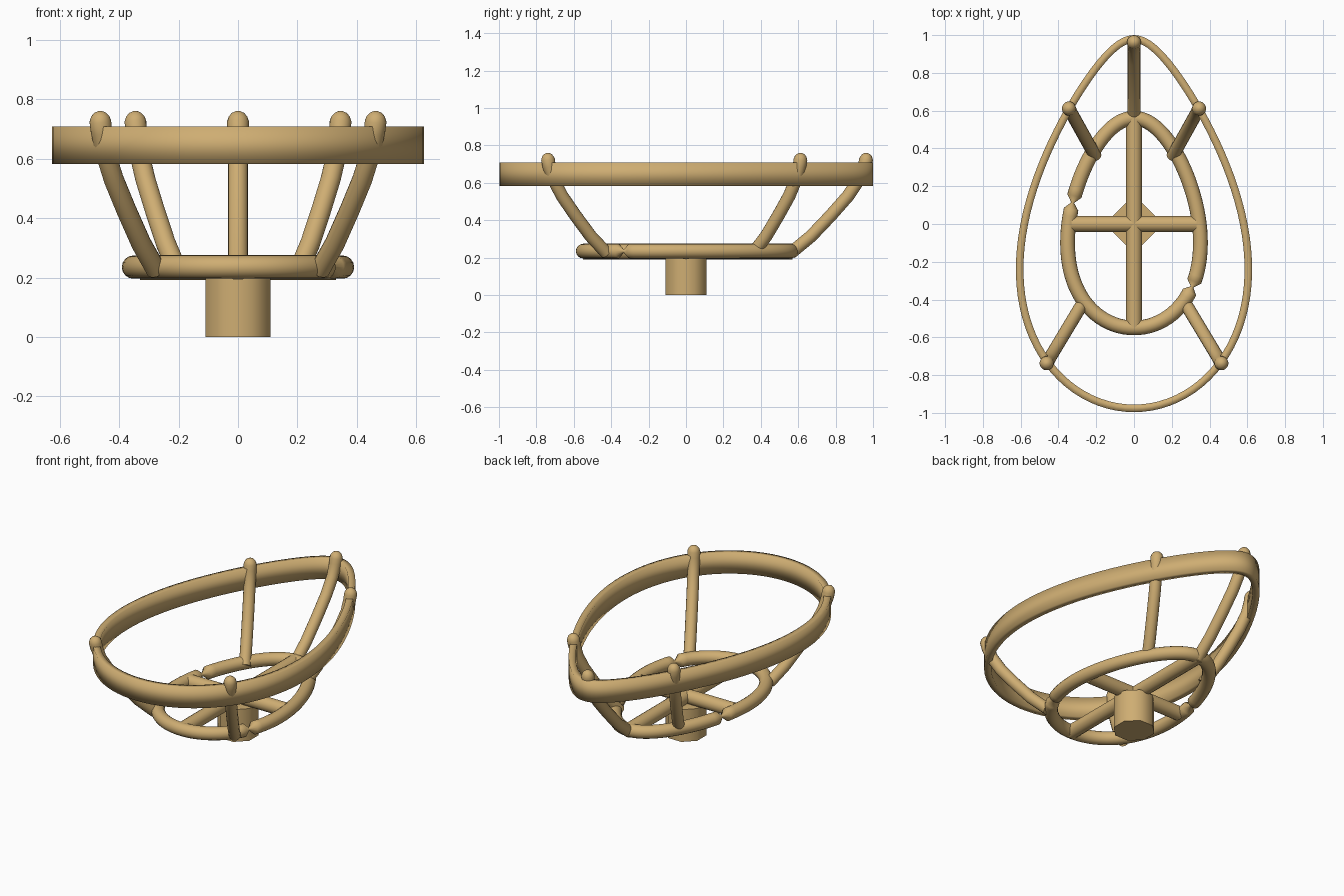
import bpy, bmesh, math
from mathutils import Vector

if "Cube" in bpy.data.objects:
    bpy.data.objects.remove(bpy.data.objects["Cube"])

TAN = bpy.data.materials.new("tan")
TAN.diffuse_color = (0.62, 0.42, 0.17, 1)
TAN.use_nodes = True
TAN.node_tree.nodes["Principled BSDF"].inputs["Base Color"].default_value = TAN.diffuse_color


def make_object(name, bm, angle=None):
    bmesh.ops.recalc_face_normals(bm, faces=bm.faces[:])
    me = bpy.data.meshes.new(name)
    bm.to_mesh(me)
    bm.free()
    me.materials.append(TAN)
    me.shade_smooth()
    ob = bpy.data.objects.new(name, me)
    bpy.context.collection.objects.link(ob)
    if angle:
        me.set_sharp_from_angle(angle=math.radians(angle))
    return ob


def skin(bm, rings, closed):
    loops = [[bm.verts.new(p) for p in r] for r in rings]
    n, m = len(loops), len(loops[0])
    for i in range(n if closed else n - 1):
        a, b = loops[i], loops[(i + 1) % n]
        for j in range(m):
            k = (j + 1) % m
            bm.faces.new((a[j], a[k], b[k], b[j]))
    if not closed:
        bm.faces.new(loops[0])
        bm.faces.new(loops[-1])


def egg_ring(name, half, cy, a, k, q, z, section, n=96, pinch=()):
    """Sweep a section (outward, up) around an egg-shaped outline."""
    pts = []
    for i in range(n):
        t = math.tau * i / n
        c = math.cos(t)
        pts.append(Vector((math.sin(t) * (a - k * c - q * c * c), cy + half * c, z)))
    rings = []
    for i, p in enumerate(pts):
        d = (pts[(i + 1) % n] - pts[i - 1]).normalized()
        out = Vector((-d.y, d.x, 0))
        s = 0.2 if i in pinch else 1
        rings.append([p + out * u * s + Vector((0, 0, v * s)) for u, v in section])
    bm = bmesh.new()
    skin(bm, rings, True)
    return make_object(name, bm)


def tube(name, path, radii, sides=16):
    pts = [Vector(p) for p in path]
    rings = []
    for i, p in enumerate(pts):
        d = (pts[min(i + 1, len(pts) - 1)] - pts[max(i - 1, 0)]).normalized()
        ref = Vector((0, 0, 1)) if abs(d.z) < 0.1 else Vector((-path[-1][1], path[-1][0], 0))
        u = d.cross(ref).normalized()
        w = d.cross(u).normalized()
        rings.append([p + radii[i] * (u * math.cos(math.tau * j / sides) + w * math.sin(math.tau * j / sides))
                      for j in range(sides)])
    bm = bmesh.new()
    skin(bm, rings, False)
    return make_object(name, bm, 50)


# Upper band: tall, thin section
egg_ring("upper_rim", 0.998, 0.002, 0.601, 0.194, 0.058, 0.645,
         [(0, -0.063), (0, 0.063), (-0.04, 0.063), (-0.04, -0.063)])

# Lower round ring with its two pinched spots
circle = [(0.039 * math.cos(math.tau * j / 16), 0.039 * math.sin(math.tau * j / 16)) for j in range(16)]
egg_ring("lower_ring", 0.555, 0.005, 0.345, 0.07, 0, 0.235, circle, pinch=(34, 75))

# Cross bars
tube("long_bar", [(0, -0.55, 0.233), (0, 0.57, 0.233)], [0.042] * 2)
tube("cross_bar", [(-0.33, 0, 0.233), (0.33, 0, 0.233)], [0.042] * 2)

# Octagonal foot
bm = bmesh.new()
foot = [(math.radians(22.5 + 45 * j)) for j in range(8)]
skin(bm, [[Vector((0.119 * math.cos(t), 0.119 * math.sin(t), z)) for t in foot] for z in (0, 0.2)], False)
make_object("foot", bm, 50)


# Curved uprights with rounded tips
def upright(name, low, high):
    a, b = Vector((*low, 0)), Vector((*high, 0))
    profile = [(0, 0.225), (0.27, 0.315), (0.53, 0.425), (0.76, 0.53), (0.91, 0.62), (0.98, 0.69)]
    path = [tuple(a.lerp(b, s) + Vector((0, 0, z))) for s, z in profile]
    radii = [0.034] * 5 + [0.036]
    for z, r in ((0.725, 0.037), (0.742, 0.031), (0.754, 0.02), (0.76, 0.006)):
        path.append((b.x, b.y, z))
        radii.append(r)
    tube(name, path, radii)


upright("back_upright", (0, 0.56), (0, 0.963))
for side, sx in (("left", -1), ("right", 1)):
    upright("rear_upright_" + side, (sx * 0.205, 0.36), (sx * 0.345, 0.612))
    upright("front_upright_" + side, (sx * 0.275, -0.425), (sx * 0.463, -0.738))
